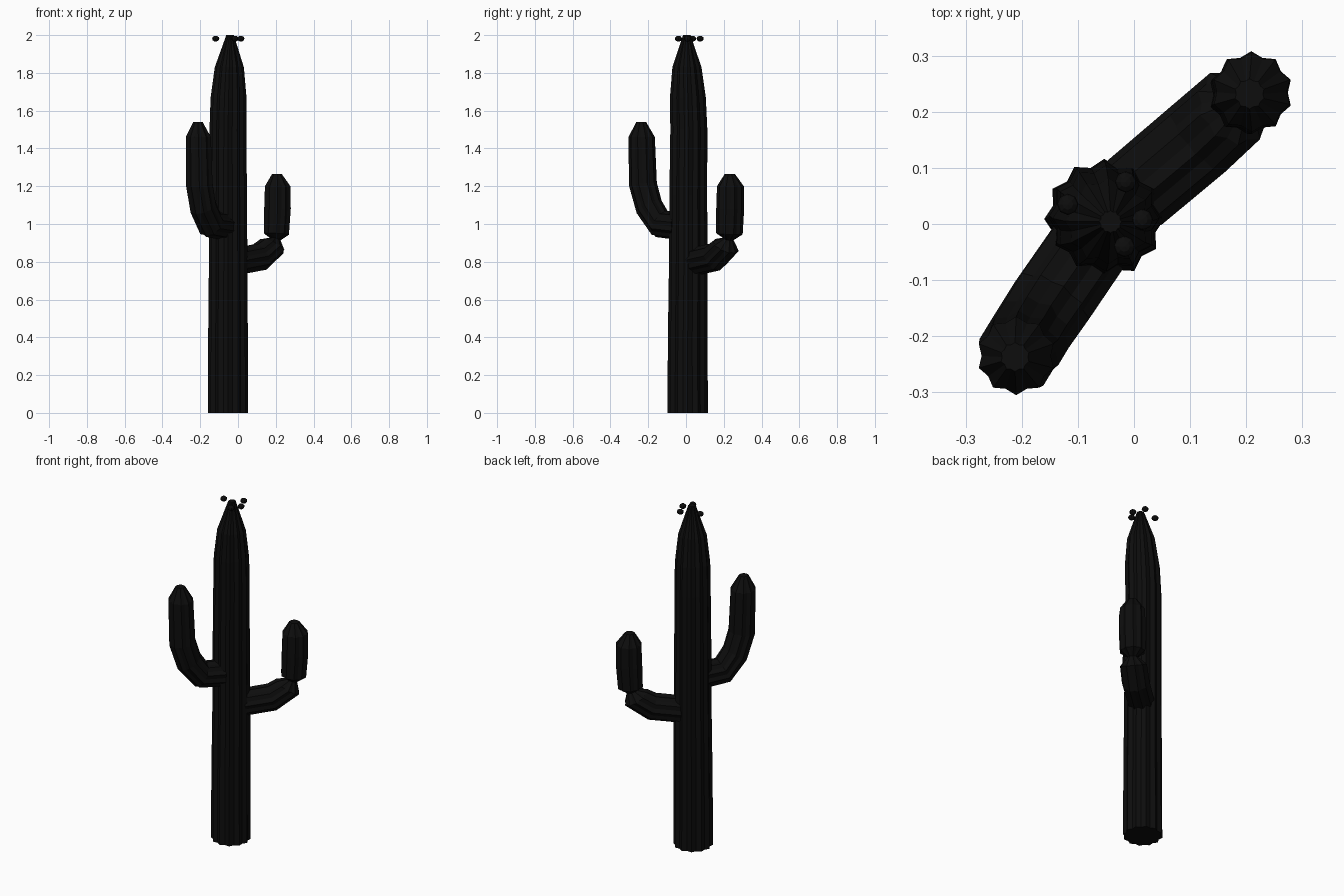
import bpy, bmesh
from math import pi, sin, cos, radians
from mathutils import Vector

if "Cube" in bpy.data.objects:
    bpy.data.objects.remove(bpy.data.objects["Cube"])

mat = bpy.data.materials.new("dark_skin")
mat.diffuse_color = (0.004, 0.004, 0.004, 1)
mat.use_nodes = True
mat.node_tree.nodes["Principled BSDF"].inputs["Base Color"].default_value = mat.diffuse_color


def ribbed_tube(name, rings, ribs, heading=(1, 0), valley=0.88):
    """Loft star-shaped rings (x, y, z, radius, tilt in degrees from horizontal)."""
    flat = Vector((heading[0], heading[1], 0)).normalized()
    n = ribs * 2
    bm = bmesh.new()
    loops = []
    for x, y, z, r, tilt in rings:
        t = radians(tilt)
        axis = flat * cos(t) + Vector((0, 0, sin(t)))
        turn = Vector((0, 0, 1)).rotation_difference(axis)
        loop = []
        for i in range(n):
            a = pi / 2 + 2 * pi * i / n
            rr = r * (valley if i % 2 else 1)
            p = Vector((cos(a) * rr, sin(a) * rr, 0))
            loop.append(bm.verts.new(Vector((x, y, z)) + turn @ p))
        loops.append(loop)
    for a, b in zip(loops, loops[1:]):
        for i in range(n):
            j = (i + 1) % n
            bm.faces.new((a[i], a[j], b[j], b[i]))
    bm.faces.new(loops[0][::-1])
    bm.faces.new(loops[-1])
    bmesh.ops.recalc_face_normals(bm, faces=bm.faces)
    me = bpy.data.meshes.new(name)
    bm.to_mesh(me)
    bm.free()
    me.materials.append(mat)
    ob = bpy.data.objects.new(name, me)
    bpy.context.collection.objects.link(ob)
    return ob


# trunk: slightly wobbling ribbed column with a pointed top
ribbed_tube("trunk", [
    (-0.053, 0.009, 0.0, 0.107, 90), (-0.053, 0.009, 0.4, 0.105, 90),
    (-0.052, 0.012, 0.8, 0.102, 90), (-0.053, 0.012, 1.15, 0.100, 90),
    (-0.053, 0.015, 1.5, 0.098, 90), (-0.050, 0.010, 1.67, 0.095, 90),
    (-0.046, 0.005, 1.83, 0.077, 90), (-0.042, 0.004, 2.0, 0.020, 90)], 12)

# left arm: higher, bending up at the front left
ribbed_tube("left_arm", [
    (-0.08, -0.04, 0.99, 0.075, 2), (-0.146, -0.136, 1.0, 0.076, 25),
    (-0.185, -0.195, 1.09, 0.074, 58), (-0.205, -0.228, 1.21, 0.074, 82),
    (-0.21, -0.235, 1.46, 0.070, 90), (-0.212, -0.237, 1.54, 0.026, 90)],
    10, (-0.546, -0.837))

# right arm: lower, with a pinched elbow
ribbed_tube("right_arm", [
    (0.0, 0.055, 0.803, 0.075, 2), (0.115, 0.152, 0.825, 0.076, 18),
    (0.18, 0.21, 0.883, 0.074, 58), (0.198, 0.224, 0.92, 0.028, 72),
    (0.203, 0.230, 0.948, 0.070, 86), (0.209, 0.234, 1.08, 0.074, 90),
    (0.21, 0.235, 1.20, 0.071, 90), (0.206, 0.232, 1.265, 0.027, 90)],
    10, (0.763, 0.647))

# flower buds round the tip
for i, (x, y) in enumerate([(-0.118, 0.035), (-0.015, 0.075),
                            (-0.017, -0.04), (0.015, 0.008)]):
    bpy.ops.mesh.primitive_uv_sphere_add(segments=8, ring_count=6, radius=0.019,
                                         location=(x, y, 1.981))
    bud = bpy.context.object
    bud.name = f"flower_bud_{i + 1}"
    bud.scale.z = 0.8
    bud.data.materials.append(mat)
